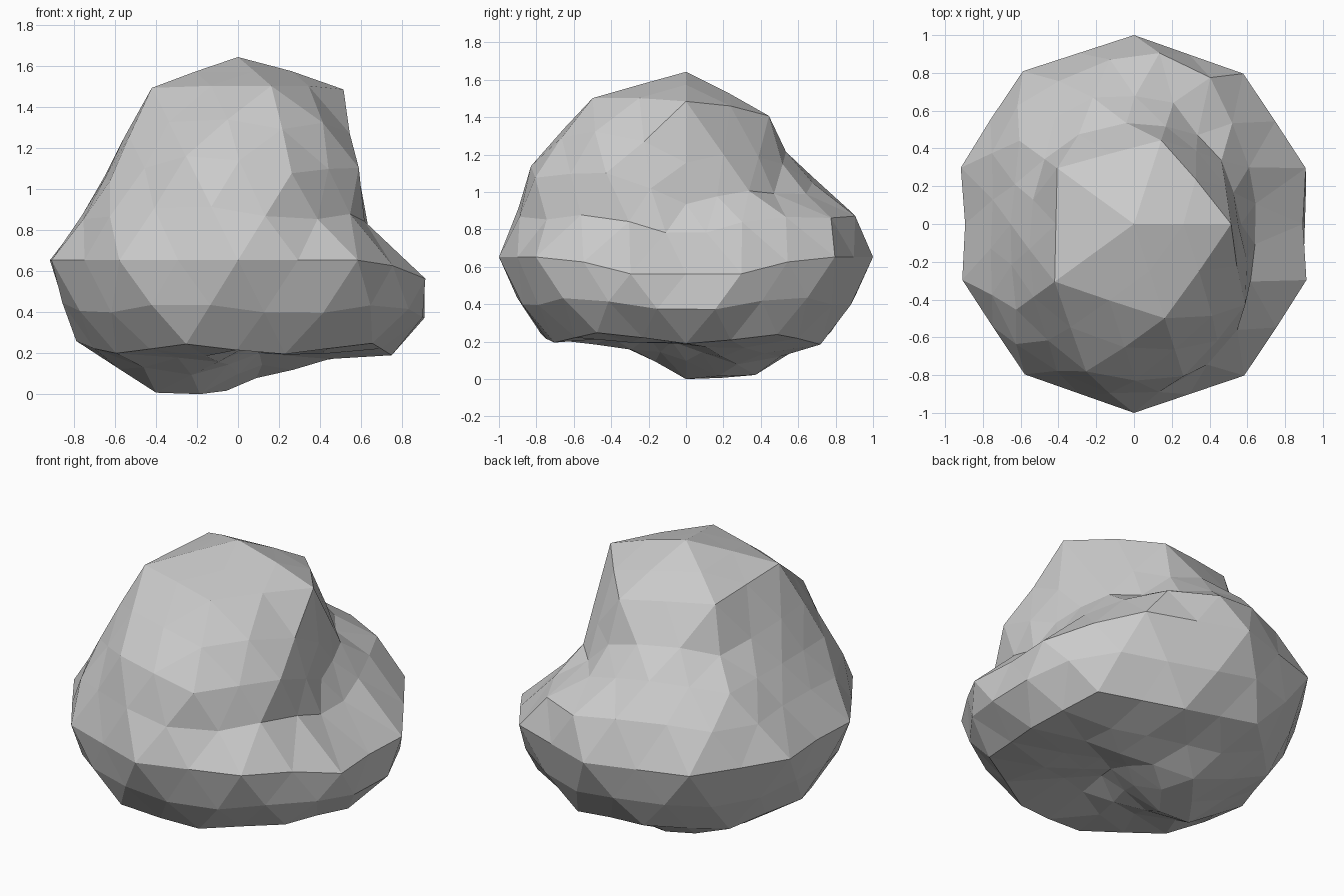
import bpy, bmesh, math, random
from mathutils import Vector

if "Cube" in bpy.data.objects:
    bpy.data.objects.remove(bpy.data.objects["Cube"])

random.seed(4)

# Sculpting profile: elevation (degrees) -> reach at azimuths 0, 45 ... 315
# (0 = right, 90 = back, 180 = left, 270 = front)
ELEV = [-90, -70, -50, -38, -30, -17, 0, 12, 25, 42, 60, 90]
REACH = [
    [.56] * 8,
    [.50, .56, .68, .76, .74, .61, .49, .46],
    [.62, .70, .76, .80, .78, .66, .56, .57],
    [.80, .79, .80, .86, .84, .79, .77, .76],
    [.91, .91, .90, .89, .88, .89, .90, .88],
    [1.02, .97, .98, .95, .91, .97, .97, .98],
    [.94, .98, 1.0, 1.0, .94, .98, 1.0, .99],
    [.65, .90, 1.03, .95, .83, .97, 1.0, .84],
    [.62, .64, .83, .86, .76, .88, 1.0, .86],
    [.77, .72, .79, .83, .78, .96, 1.0, .96],
    [1.0, .93, .88, .97, .97, 1.0, 1.0, 1.0],
    [.99] * 8,
]


def reach(el, az):
    """Blend the profile at an elevation and azimuth in degrees."""
    az = az % 360 / 45
    i = max(k for k in range(len(ELEV) - 1) if ELEV[k] <= el + 1e-6)
    t = (el - ELEV[i]) / (ELEV[i + 1] - ELEV[i])
    j, s = int(az) % 8, az % 1
    row = lambda r: REACH[r][j] * (1 - s) + REACH[r][(j + 1) % 8] * s
    return row(i) * (1 - t) + row(i + 1) * t


# Boulder: coarse faceted ball, each facet split in four without rounding
bm = bmesh.new()
bmesh.ops.create_icosphere(bm, subdivisions=2, radius=1)
bmesh.ops.subdivide_edges(bm, edges=bm.edges[:], cuts=1, use_grid_fill=True)

# Push the surface in to leave a shelf, a cliff and a hollow base
for v in bm.verts:
    d = v.co.normalized()
    el = math.degrees(math.asin(max(-1, min(1, d.z))))
    az = math.degrees(math.atan2(d.y, d.x))
    rough = 0 if abs(d.z) < .1 or d.z > .4 else random.uniform(-.01, .01)
    v.co *= reach(el, az) + rough
    # The lip of the right-hand shelf sags
    v.co.z -= .09 * min(1, max(0, d.x - .75) / .2) * math.exp(-(el / 12) ** 2)
bmesh.ops.triangulate(bm, faces=bm.faces[:])

# Stand it on the ground
low = min(v.co.z for v in bm.verts)
bmesh.ops.translate(bm, verts=bm.verts, vec=Vector((0, 0, -low)))

mesh = bpy.data.meshes.new("boulder")
bm.to_mesh(mesh)
bm.free()
rock = bpy.data.objects.new("boulder", mesh)
bpy.context.collection.objects.link(rock)
